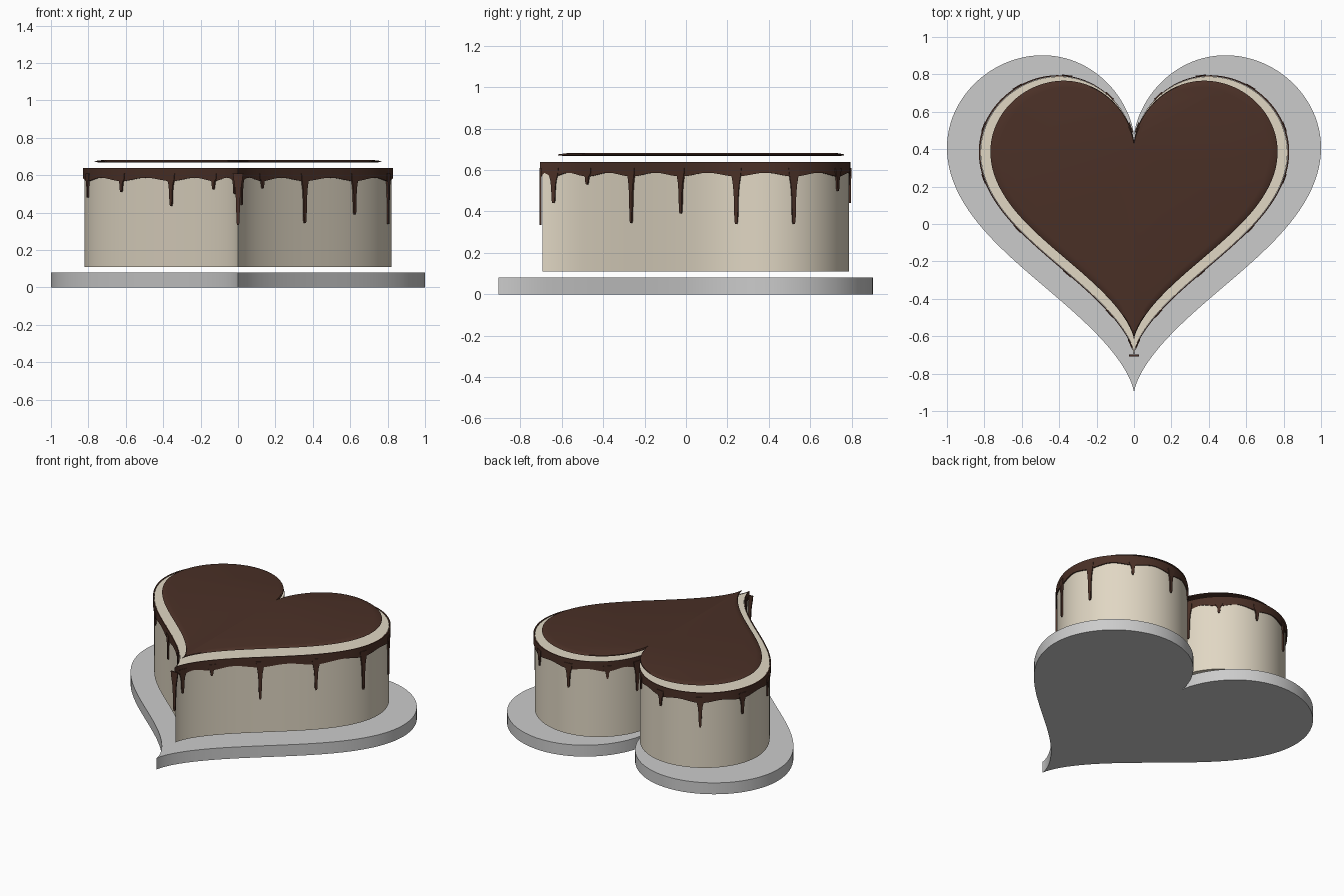
import bpy, bmesh
from math import sin, cos, radians, pi
from mathutils import Vector

if "Cube" in bpy.data.objects:
    bpy.data.objects.remove(bpy.data.objects["Cube"])

N = 220
DRIPS = 22


def heart(t, s, dy):
    """Point on a heart outline of half-width s, moved by dy."""
    k = s / 16
    return Vector((16 * k * sin(t) ** 3,
                   k * (13 * cos(t) - 5 * cos(2 * t) - 2 * cos(3 * t) - cos(4 * t)) + dy, 0))


def material(name, rgb):
    m = bpy.data.materials.new(name)
    m.diffuse_color = (*rgb, 1)
    m.use_nodes = True
    m.node_tree.nodes["Principled BSDF"].inputs["Base Color"].default_value = m.diffuse_color
    return m


def finish(bm, name, mat=None):
    bmesh.ops.recalc_face_normals(bm, faces=bm.faces)
    me = bpy.data.meshes.new(name)
    bm.to_mesh(me)
    bm.free()
    ob = bpy.data.objects.new(name, me)
    bpy.context.collection.objects.link(ob)
    if mat:
        me.materials.append(mat)
    bpy.ops.object.select_all(action='DESELECT')
    ob.select_set(True)
    bpy.context.view_layer.objects.active = ob
    bpy.ops.object.shade_smooth_by_angle(angle=radians(35))
    return ob


def heart_loft(name, loops, dy, mat=None, closed=False):
    """Skin heart outlines given as (half-width, z or function of t)."""
    bm = bmesh.new()
    rings = []
    for s, z in loops:
        ring = []
        for i in range(N):
            t = 2 * pi * i / N
            p = heart(t, s, dy)
            p.z = z(t) if callable(z) else z
            ring.append(bm.verts.new(p))
        rings.append(ring)
    pairs = list(zip(rings, rings[1:]))
    if closed:
        pairs.append((rings[-1], rings[0]))
    else:
        bm.faces.new(rings[0])
        bm.faces.new(rings[-1])
    for a, b in pairs:
        for i in range(N):
            j = (i + 1) % N
            bm.faces.new((a[i], a[j], b[j], b[i]))
    return finish(bm, name, mat)


cream = material("cream", (0.75, 0.68, 0.55))
chocolate = material("chocolate", (0.07, 0.03, 0.02))

# Heart plate, cake body and floating chocolate top
heart_loft("plate", [(1, 0), (1, 0.08)], 0.157)
heart_loft("cake", [(0.82, 0.11), (0.82, 0.638)], 0.177, cream)
heart_loft("chocolate_top", [(0.745, 0.669), (0.768, 0.672), (0.76, 0.677), (0.72, 0.682)],
           0.194, chocolate)


# Icing band with a wavy lower edge
def wave(t):
    return 0.578 - 0.009 * cos(DRIPS * t)


heart_loft("icing_band", [(0.822, 0.64), (0.83, 0.64), (0.83, wave), (0.822, wave)],
           0.177, chocolate, closed=True)

# Icing drips: lower ends, going round from the notch
ENDS = [0.45, 0.40, 0.52, 0.44, 0.50, 0.34, 0.34, 0.39, 0.345, 0.53, 0.44,
        0.335, 0.50, 0.525, 0.435, 0.51, 0.48, 0.46, 0.40, 0.50, 0.52, 0.36]
bm = bmesh.new()
for k, end in enumerate(ENDS):
    t = 2 * pi * k / DRIPS
    c = heart(t, 0.828, 0.177)
    if k in (0, DRIPS // 2):
        tan = Vector((1 if k == 0 else -1, 0, 0))
    else:
        tan = (heart(t + 0.01, 0.828, 0.177) - heart(t - 0.01, 0.828, 0.177)).normalized()
    out = Vector((-tan.y, tan.x, 0))
    h = 0.60 - end
    side = [(0.027, 0.61), (0.024, 0.58), (0.015, 0.60 - 0.25 * h - 0.01), (0.011, 0.60 - 0.5 * h),
            (0.008, end + 0.012), (0.004, end)]
    outline = side + [(-w, z) for w, z in reversed(side)]
    front, back = [[bm.verts.new(c + tan * w + out * d + Vector((0, 0, z))) for w, z in outline]
                   for d in (0.005, -0.004)]
    bm.faces.new(front)
    bm.faces.new(back[::-1])
    for i in range(len(outline)):
        j = (i + 1) % len(outline)
        bm.faces.new((front[i], back[i], back[j], front[j]))
finish(bm, "icing_drips", chocolate)
